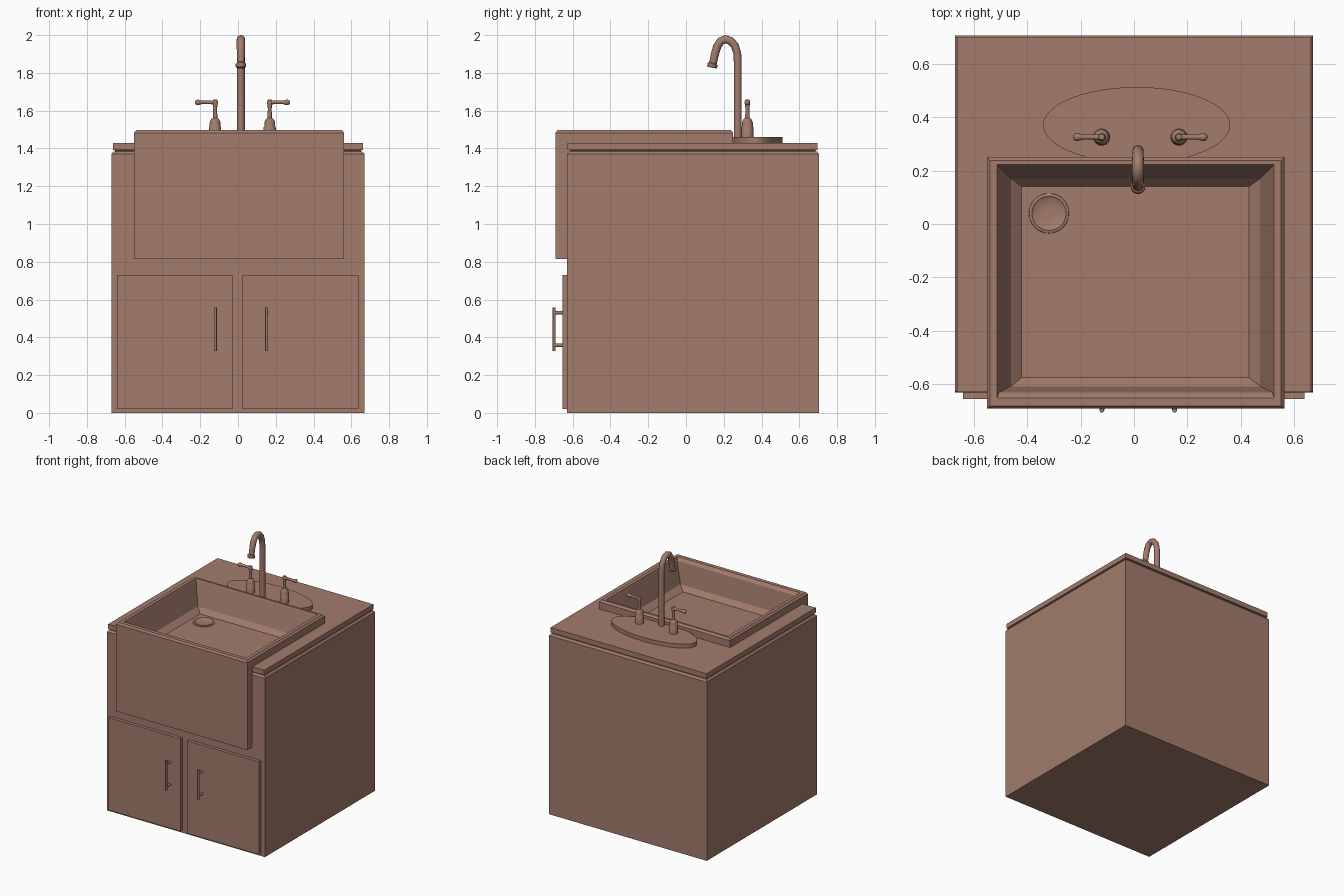
import bpy, bmesh, math
from mathutils import Vector

if "Cube" in bpy.data.objects:
    bpy.data.objects.remove(bpy.data.objects["Cube"])

mat = bpy.data.materials.new("clay brown")
mat.diffuse_color = (0.36, 0.2, 0.15, 1)
mat.use_nodes = True
mat.node_tree.nodes["Principled BSDF"].inputs["Base Color"].default_value = mat.diffuse_color


def finish(name, bm, smooth=False):
    bmesh.ops.recalc_face_normals(bm, faces=bm.faces[:])
    me = bpy.data.meshes.new(name)
    bm.to_mesh(me)
    bm.free()
    me.materials.append(mat)
    ob = bpy.data.objects.new(name, me)
    bpy.context.collection.objects.link(ob)
    if smooth:
        bpy.ops.object.select_all(action='DESELECT')
        ob.select_set(True)
        bpy.context.view_layer.objects.active = ob
        bpy.ops.object.shade_smooth_by_angle(angle=math.radians(40))
    return ob


def loft(name, loops, smooth=False):
    """Skin a list of equal-length point loops and cap both ends."""
    bm = bmesh.new()
    rings = [[bm.verts.new(p) for p in lp] for lp in loops]
    n = len(rings[0])
    for a, b in zip(rings, rings[1:]):
        for i in range(n):
            j = (i + 1) % n
            bm.faces.new((a[i], a[j], b[j], b[i]))
    bm.faces.new(rings[0][::-1])
    bm.faces.new(rings[-1])
    return finish(name, bm, smooth)


def rect(x0, x1, y0, y1, z):
    return [(x0, y0, z), (x1, y0, z), (x1, y1, z), (x0, y1, z)]


def box(name, x0, x1, y0, y1, z0, z1):
    return loft(name, [rect(x0, x1, y0, y1, z0), rect(x0, x1, y0, y1, z1)])


def lathe(name, cx, cy, profile, n=24):
    return loft(name, [[(cx + r * math.cos(i * math.tau / n),
                         cy + r * math.sin(i * math.tau / n), z) for i in range(n)]
                       for r, z in profile], True)


def tube(name, pts, radii, n=16):
    """Sweep a circle along a path of points lying in one axis plane."""
    pts = [Vector(p) for p in pts]
    loops = []
    for i, p in enumerate(pts):
        t = (pts[min(i + 1, len(pts) - 1)] - pts[max(i - 1, 0)]).normalized()
        u = Vector((1, 0, 0)) if abs(t.x) < 0.5 else Vector((0, 1, 0))
        v = t.cross(u).normalized()
        loops.append([p + radii[i] * (math.cos(k * math.tau / n) * u + math.sin(k * math.tau / n) * v)
                      for k in range(n)])
    return loft(name, loops, True)


# Cabinet body with chamfered top, and counter slab
cabinet = loft("cabinet", [rect(-.67, .67, -.63, .705, 0), rect(-.67, .67, -.63, .705, 1.37),
                           rect(-.658, .658, -.618, .693, 1.385)])
counter = loft("countertop", [rect(-.65, .65, -.61, .685, 1.38), rect(-.65, .65, -.61, .685, 1.39),
                              rect(-.662, .662, -.628, .697, 1.392),
                              rect(-.662, .662, -.628, .697, 1.43)])

# Opening for the sink
cutter = box("sink_cutter", -.549, .559, -.9, .249, .816, 1.7)
cutter.hide_render = True
cutter.hide_set(True)
for ob in (cabinet, counter):
    mod = ob.modifiers.new("sink opening", 'BOOLEAN')
    mod.operation = 'DIFFERENCE'
    mod.solver = 'EXACT'
    mod.object = cutter

# Apron sink: outer shell, chamfered rim, basin walls, floor
loft("apron_sink", [rect(-.55, .562, -.69, .25, .815), rect(-.55, .562, -.69, .25, 1.483),
                    rect(-.538, .55, -.68, .237, 1.497), rect(-.512, .524, -.65, .222, 1.497),
                    rect(-.505, .517, -.63, .215, 1.475),
                    rect(-.46, .472, -.607, .17, 1.315), rect(-.42, .43, -.575, .14, 1.28)])
lathe("drain", -.318, .04, [(.076, 1.275), (.074, 1.285), (.064, 1.288), (.056, 1.282), (.02, 1.281)], 32)

# Doors and pull handles
for side, x0, x1, hx in (("left", -.64, -.03, -.12), ("right", .025, .637, .152)):
    box(side + "_door", x0, x1, -.655, -.628, .02, .73)
    tube(side + "_pull_bar", [(hx, -.698, .327), (hx, -.698, .557)], [.008, .008], 12)
    for z in (.358, .53):
        tube(side + "_pull_post", [(hx, -.698, z), (hx, -.65, z)], [.009, .009], 12)

# Oval faucet plate
loft("faucet_plate", [[(.01 + .35 * math.cos(i * math.tau / 64), .37 + .142 * math.sin(i * math.tau / 64), z)
                       for i in range(64)] for z in (1.425, 1.46)], True)

# Gooseneck spout and its tip collar
path = [(.274, 1.45), (.274, 1.86), (.271, 1.905), (.258, 1.945), (.236, 1.969), (.208, 1.978),
        (.184, 1.968), (.165, 1.94), (.152, 1.895), (.142, 1.845)]
tube("spout", [(.015, y, z) for y, z in path], [.021] * 4 + [.022] * 4 + [.021, .02])
tube("spout_collar", [(.015, .144, 1.852), (.015, .142, 1.847), (.015, .138, 1.833), (.015, .137, 1.828)],
     [.021, .027, .027, .023])

# Lever taps, mirrored about the spout
for name, cx, d in (("left", -.121, -1), ("right", .168, 1)):
    lathe(name + "_tap_base", cx, .325,
          [(.032, 1.45), (.032, 1.512), (.029, 1.516), (.029, 1.535), (.024, 1.55), (.02, 1.556),
           (.012, 1.562), (.01, 1.61), (.013, 1.632), (.015, 1.645), (.011, 1.657), (.004, 1.66)])
    tube(name + "_tap_lever", [(cx + d * s, .325, 1.644) for s in (0, .03, .07, .083, .094, .103, .107)],
         [.012, .009, .009, .013, .015, .011, .004])
